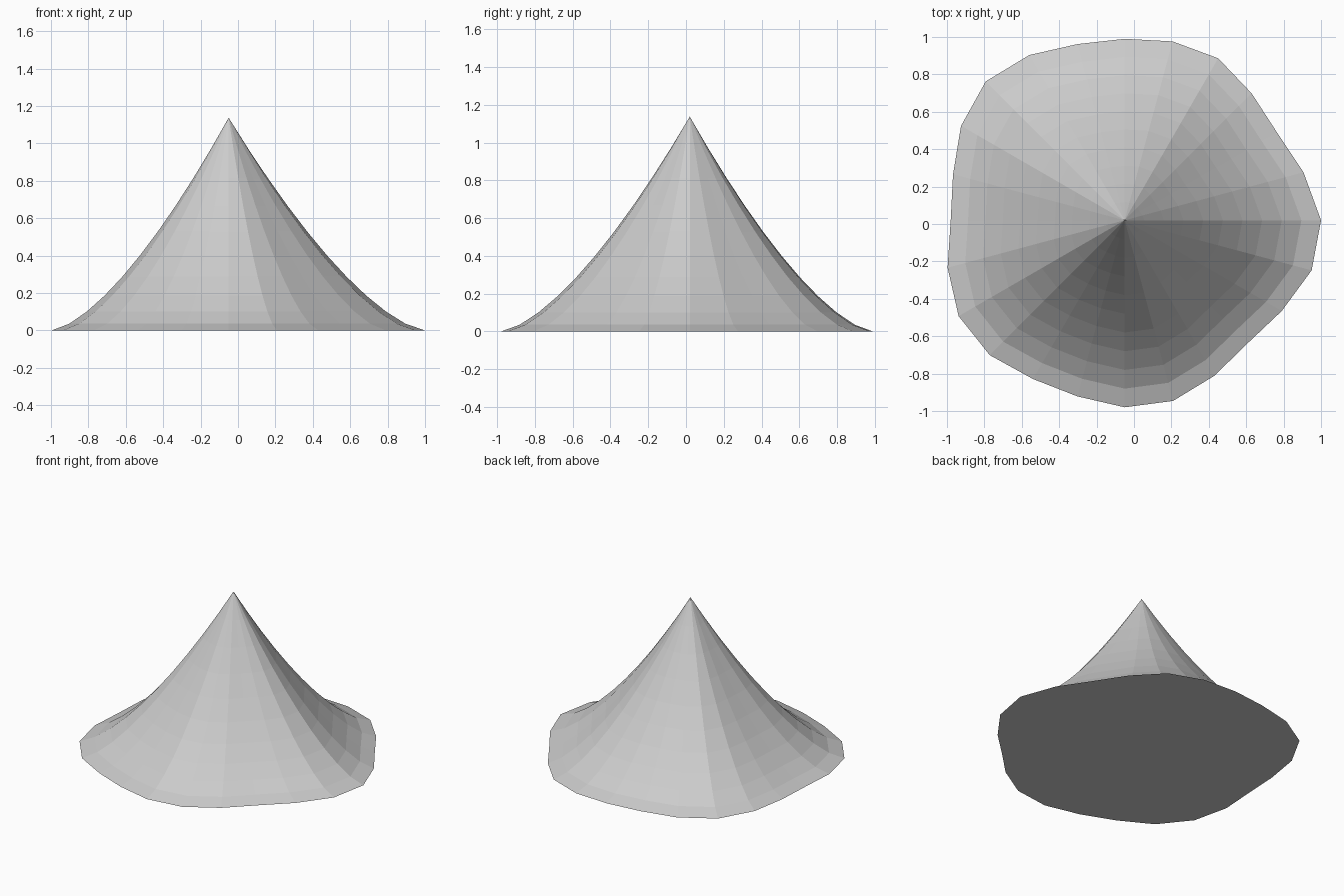
import bpy, bmesh, math

if "Cube" in bpy.data.objects:
    bpy.data.objects.remove(bpy.data.objects["Cube"])

APEX_X, APEX_Y, HEIGHT = -0.05, 0.02, 1.137
RINGS = 10
# rim radius every 15 degrees, measured around the peak
RIM = [1.05, 0.99, 0.94, 0.96, 1.0, 0.99, 0.97, 0.975, 1.02, 1.05, 1.01, 0.95,
       0.93, 0.98, 1.025, 1.02, 0.98, 0.975, 1.0, 1.0, 0.96, 0.93, 0.97, 1.035]

grey = bpy.data.materials.new("stone grey")
grey.diffuse_color = (0.6, 0.6, 0.6, 1)
grey.use_nodes = True
grey.node_tree.nodes["Principled BSDF"].inputs["Base Color"].default_value = grey.diffuse_color

# concave mountain slope: uneven rings shrinking to the peak
bm = bmesh.new()
peak = bm.verts.new((APEX_X, APEX_Y, HEIGHT))
n = len(RIM)
rings = []
for k in range(1, RINGS + 1):
    t = k / RINGS
    z = HEIGHT * (1 - t) ** 1.5
    rings.append([bm.verts.new((APEX_X + r * t * math.cos(math.tau * i / n),
                                APEX_Y + r * t * math.sin(math.tau * i / n), z))
                  for i, r in enumerate(RIM)])
for i in range(n):
    j = (i + 1) % n
    bm.faces.new((peak, rings[0][i], rings[0][j]))
    for a, b in zip(rings, rings[1:]):
        bm.faces.new((a[i], b[i], b[j], a[j]))

# flat underside
bm.faces.new(rings[-1][::-1])
bmesh.ops.recalc_face_normals(bm, faces=bm.faces[:])

mesh = bpy.data.meshes.new("mountain")
bm.to_mesh(mesh)
bm.free()
mesh.materials.append(grey)
bpy.context.collection.objects.link(bpy.data.objects.new("mountain", mesh))
